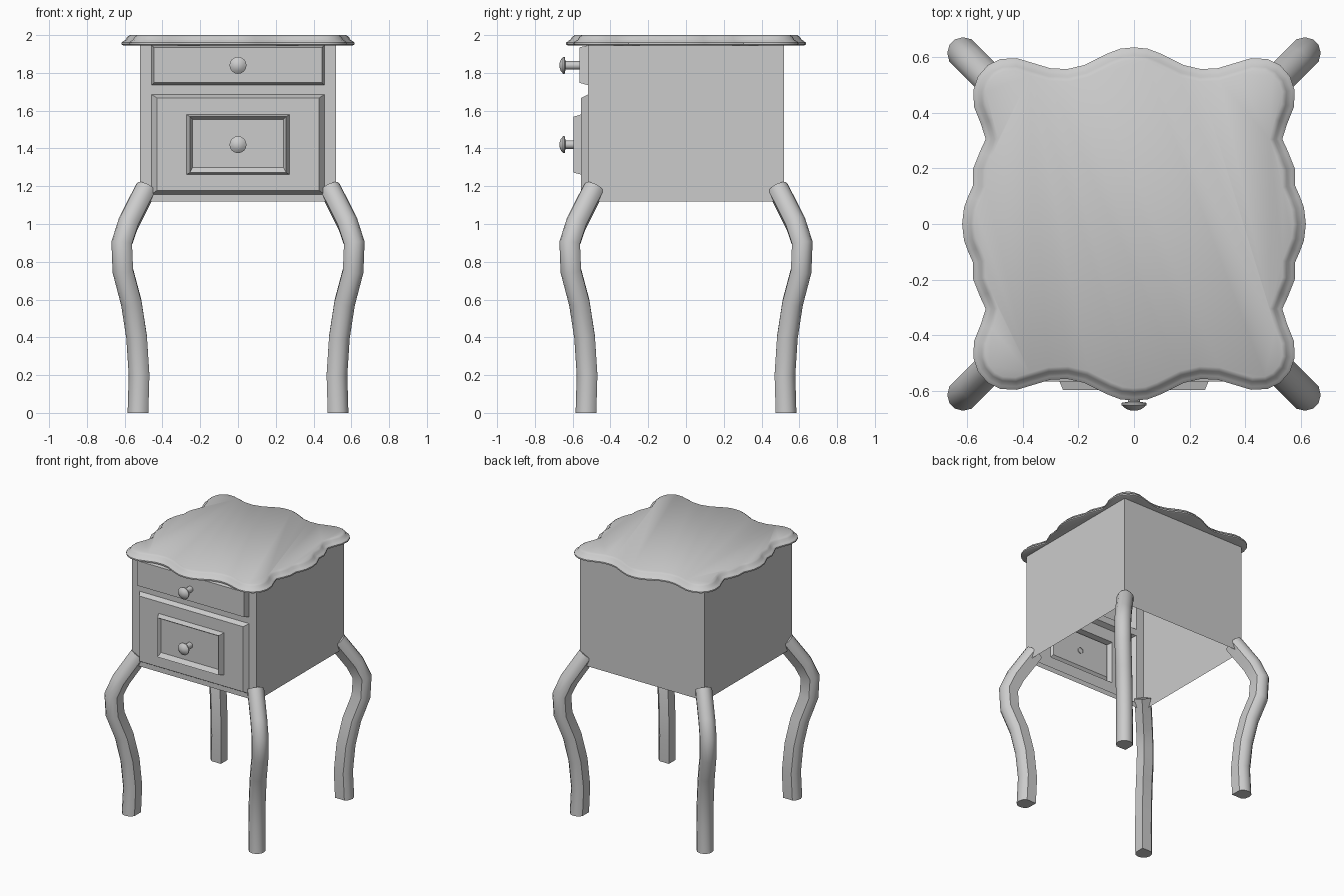
import bpy, bmesh, math
from mathutils import Vector

if "Cube" in bpy.data.objects:
    bpy.data.objects.remove(bpy.data.objects["Cube"])


def make(name, verts, faces, smooth=None, fix=True):
    me = bpy.data.meshes.new(name)
    me.from_pydata([tuple(v) for v in verts], [], faces)
    ob = bpy.data.objects.new(name, me)
    bpy.context.collection.objects.link(ob)
    if fix:
        bm = bmesh.new()
        bm.from_mesh(me)
        bmesh.ops.recalc_face_normals(bm, faces=bm.faces)
        bm.to_mesh(me)
        bm.free()
    if smooth:
        bpy.ops.object.select_all(action='DESELECT')
        ob.select_set(True)
        bpy.context.view_layer.objects.active = ob
        bpy.ops.object.shade_smooth_by_angle(angle=math.radians(smooth))
    return ob


def loft(name, rings, smooth=None, cap_start=True, cap_end=True):
    n = len(rings[0])
    verts = [v for r in rings for v in r]
    faces = [(k * n + i, k * n + (i + 1) % n, (k + 1) * n + (i + 1) % n, (k + 1) * n + i)
             for k in range(len(rings) - 1) for i in range(n)]
    if cap_start:
        faces.append(tuple(range(n))[::-1])
    if cap_end:
        faces.append(tuple(range(len(verts) - n, len(verts))))
    return make(name, verts, faces, smooth)


# Cabinet: open-bottomed walls, front frame with two drawer openings
W, Z0, Z1 = 0.52, 1.12, 1.945
verts, faces = [], []


def quad(*pts):
    faces.append(tuple(range(len(verts), len(verts) + 4)))
    verts.extend(pts)


def front_quad(x0, x1, z0, z1):
    quad((x0, -W, z0), (x1, -W, z0), (x1, -W, z1), (x0, -W, z1))


quad((W, -W, Z0), (W, W, Z0), (W, W, Z1), (W, -W, Z1))
quad((W, W, Z0), (-W, W, Z0), (-W, W, Z1), (W, W, Z1))
quad((-W, W, Z0), (-W, -W, Z0), (-W, -W, Z1), (-W, W, Z1))
D = 0.457
front_quad(-W, -D, Z0, Z1)
front_quad(D, W, Z0, Z1)
front_quad(-D, D, Z0, 1.157)
front_quad(-D, D, 1.685, 1.735)
make("cabinet", verts, faces, fix=False)


# Drawer fronts: nested rectangles (half width, low z, high z, y)
def drawer(name, steps):
    loft(name, [[(-x, y, a), (x, y, a), (x, y, b), (-x, y, b)] for x, a, b, y in steps],
         cap_start=False)


drawer("upper_drawer", [(D, 1.735, 1.945, -W), (0.445, 1.748, 1.935, -0.565)])
drawer("lower_drawer", [(D, 1.157, 1.685, -W), (0.43, 1.178, 1.668, -0.555),
                        (0.272, 1.262, 1.58, -0.555), (0.255, 1.272, 1.568, -0.595),
                        (0.24, 1.3, 1.553, -0.57)])


# Knobs: lathed about y
def knob(name, z, base):
    prof = [(0.022, base), (0.022, -0.638), (0.045, -0.642), (0.045, -0.65),
            (0.028, -0.664), (0.01, -0.67)]
    rings = [[(r * math.cos(2 * math.pi * i / 16), y, z + r * math.sin(2 * math.pi * i / 16))
              for i in range(16)] for r, y in prof]
    loft(name, rings, 35, cap_start=False)


knob("upper_knob", 1.84, -0.56)
knob("lower_knob", 1.42, -0.565)

# Scalloped top: one quarter outline mirrored, then inset along a moulded edge
q = [(.617, 0), (.61, .06), (.595, .10), (.577, .14), (.577, .2), (.553, .26), (.532, .305),
     (.55, .36), (.574, .42), (.577, .48), (.56, .53), (.525, .57), (.48, .592), (.42, .595),
     (.36, .577), (.30, .559), (.24, .556), (.18, .57), (.10, .61), (.05, .629), (0, .634)]
half = q + [(-x, y) for x, y in q[-2::-1]]
outline = [Vector(p) for p in half + [(x, -y) for x, y in half[-2:0:-1]]]
n = len(outline)


def inset(d):
    out = []
    for i, p in enumerate(outline):
        t = (outline[(i + 1) % n] - outline[i - 1]).normalized()
        out.append(p + Vector((-t.y, t.x)) * d)
    return out


edge = [(.01, 1.945), (0, 1.95), (0, 1.96), (.012, 1.97), (.022, 1.975), (.03, 1.99), (.045, 2.0)]
loft("table_top", [[(p.x, p.y, z) for p in inset(d)] for d, z in edge], 40)

# Cabriole legs: wedge section with rounded outside, swept in the diagonal plane
path = [(.528, 0), (.522, .2), (.535, .4), (.563, .58), (.608, .75), (.614, .9),
        (.578, 1.01), (.487, 1.19)]
section = [(-.075, 0), (-.02, -.055), (.012, -.057), (.04, -.04), (.055, -.015),
           (.055, .015), (.04, .04), (.012, .057), (-.02, .055)]
R2 = math.sqrt(2)
line = [Vector((c * R2, z)) for c, z in path]
for sy, side in ((-1, "front"), (1, "back")):
    for sx, hand in ((-1, "left"), (1, "right")):
        rings = []
        for i, p in enumerate(line):
            t = (line[min(i + 1, len(line) - 1)] - line[max(i - 1, 0)]).normalized()
            if i == 0:
                t = Vector((0, 1))
            ring = []
            for u, v in section:
                r, z = p.x + u * t.y, p.y - u * t.x
                ring.append((sx * (r - v) / R2, sy * (r + v) / R2, z))
            rings.append(ring)
        loft(side + "_" + hand + "_leg", rings, 40)
